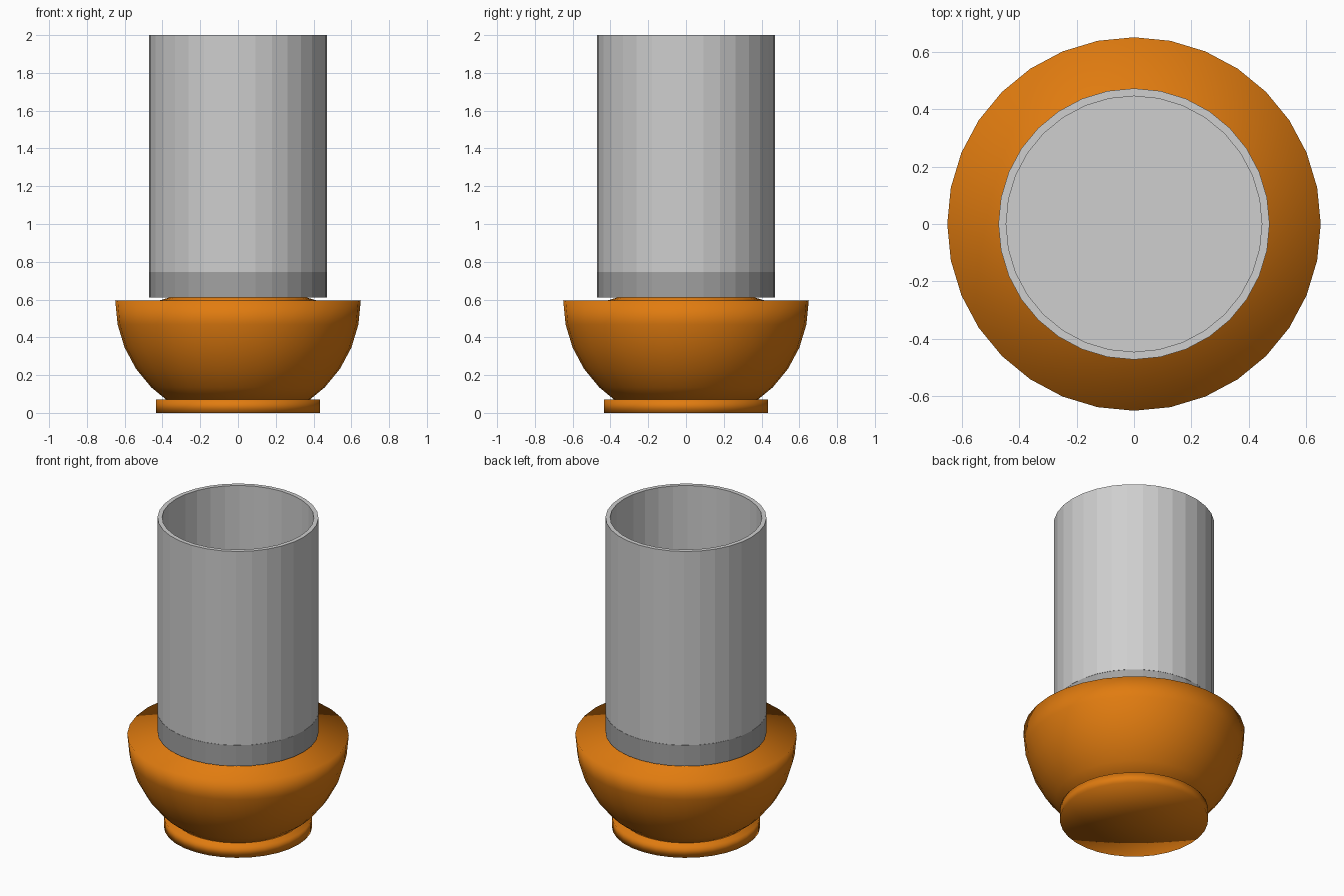
import bpy, bmesh, math

if "Cube" in bpy.data.objects:
    bpy.data.objects.remove(bpy.data.objects["Cube"])

SIDES = 32


def material(name, rgb):
    m = bpy.data.materials.new(name)
    m.diffuse_color = (*rgb, 1)
    m.use_nodes = True
    m.node_tree.nodes["Principled BSDF"].inputs["Base Color"].default_value = m.diffuse_color
    return m


orange = material("orange", (0.75, 0.20, 0.005))
light_grey = material("light grey", (0.62, 0.62, 0.62))
dark_grey = material("dark grey", (0.36, 0.36, 0.36))


def lathe(name, profile, mat, smooth=False):
    """Spin (radius, z) points round z; radius 0 closes the shape."""
    bm = bmesh.new()
    rings = []
    for r, z in profile:
        n = SIDES if r else 1
        rings.append([bm.verts.new((r * math.cos(2 * math.pi * i / SIDES),
                                    r * math.sin(2 * math.pi * i / SIDES), z))
                      for i in range(n)])
    for a, b in zip(rings, rings[1:]):
        for i in range(SIDES):
            j = (i + 1) % SIDES
            corners = [a[i % len(a)], a[j % len(a)], b[j % len(b)], b[i % len(b)]]
            bm.faces.new(list(dict.fromkeys(corners)))
    bmesh.ops.recalc_face_normals(bm, faces=bm.faces[:])
    for f in bm.faces:
        f.smooth = smooth
    me = bpy.data.meshes.new(name)
    bm.to_mesh(me)
    bm.free()
    me.materials.append(mat)
    ob = bpy.data.objects.new(name, me)
    bpy.context.collection.objects.link(ob)
    return ob


# Half-sphere base with a flat top
R, TOP = 0.65, 0.595
steps = [math.radians(11.25 * k) for k in range(6)]
bowl = [(R * math.cos(a), TOP - R * math.sin(a)) for a in reversed(steps)]
lathe("base_bowl", [(0, bowl[0][1])] + bowl + [(0, TOP)], orange, True)

# Foot disc
lathe("base_foot", [(0, 0), (0.435, 0), (0.435, 0.07), (0, 0.07)], orange, True)

# Low raised pad between base and cup
lathe("base_pad", [(0, 0.59), (0.42, 0.594), (0.36, 0.612), (0, 0.615)], orange, True)

# Dark band under the cup
lathe("cup_band", [(0, 0.61), (0.472, 0.61), (0.472, 0.745), (0, 0.745)], dark_grey)

# Hollow cup with its floor
lathe("cup", [(0, 0.746), (0.472, 0.746), (0.472, 2.0), (0.445, 2.0),
              (0.445, 0.775), (0, 0.775)], light_grey)
